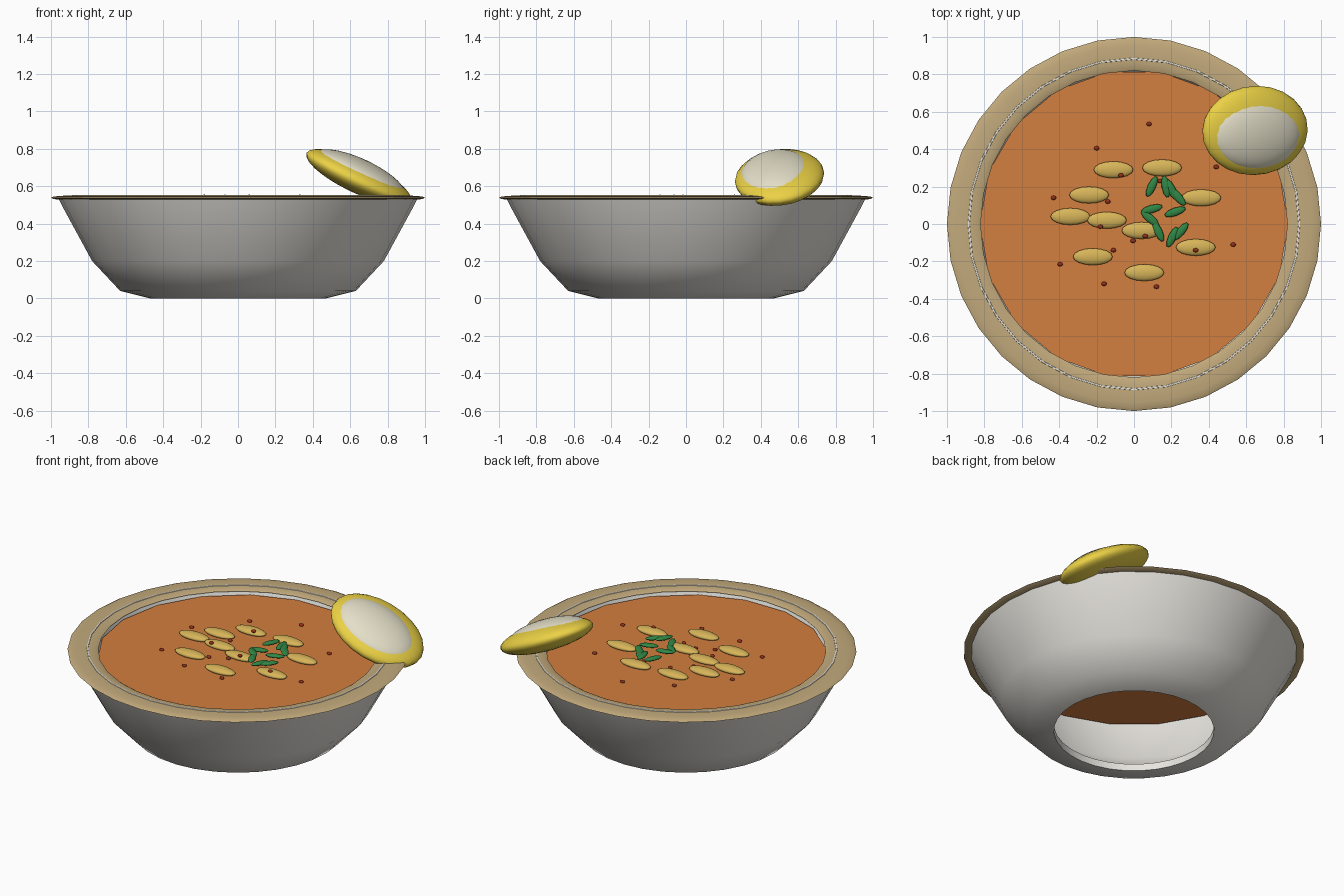
import bpy
import bmesh
from math import radians, cos, sin, pi

default_cube = bpy.data.objects.get("Cube")
if default_cube:
    bpy.data.objects.remove(default_cube, do_unlink=True)


def make_material(name, red, green, blue):
    material = bpy.data.materials.new(name)
    material.use_nodes = True
    color = (red, green, blue, 1)
    material.diffuse_color = color
    shader = material.node_tree.nodes["Principled BSDF"]
    shader.inputs["Base Color"].default_value = color
    shader.inputs["Roughness"].default_value = 0.5
    return material


ceramic = make_material("ceramic", 0.8, 0.78, 0.73)
glaze = make_material("tan_glaze", 0.54, 0.4, 0.2)
broth = make_material("broth", 0.65, 0.21, 0.05)
bean_skin = make_material("bean_skin", 0.68, 0.46, 0.1)
herb = make_material("herb", 0.03, 0.24, 0.06)
spice = make_material("spice", 0.3, 0.03, 0.01)
peel = make_material("lemon_peel", 0.83, 0.64, 0.06)
pith = make_material("lemon_pith", 0.78, 0.74, 0.58)


def finish(obj, name, material, angle=40):
    obj.name = name
    obj.data.name = name
    obj.data.materials.append(material)
    bpy.ops.object.select_all(action="DESELECT")
    obj.select_set(True)
    bpy.context.view_layer.objects.active = obj
    bpy.ops.object.shade_smooth_by_angle(angle=radians(angle))
    return obj


def lathe(name, profile, segments, material):
    """Turn a closed (radius, height) profile around the z axis."""
    bm = bmesh.new()
    verts = [bm.verts.new((radius, 0, height)) for radius, height in profile]
    edges = [bm.edges.new((a, b)) for a, b in zip(verts, verts[1:] + verts[:1])]
    bmesh.ops.spin(bm, geom=verts + edges, cent=(0, 0, 0), axis=(0, 0, 1),
                   angle=2 * pi, steps=segments)
    bmesh.ops.remove_doubles(bm, verts=bm.verts, dist=0.0005)
    bmesh.ops.recalc_face_normals(bm, faces=bm.faces)
    mesh = bpy.data.meshes.new(name)
    bm.to_mesh(mesh)
    bm.free()
    obj = bpy.data.objects.new(name, mesh)
    bpy.context.collection.objects.link(obj)
    return finish(obj, name, material)


def ellipsoid(name, center, radii, material, rotation=(0, 0, 0), sides=16, rings=8):
    bpy.ops.mesh.primitive_uv_sphere_add(segments=sides, ring_count=rings,
                                         location=center, rotation=rotation)
    obj = bpy.context.object
    obj.scale = radii
    return finish(obj, name, material, angle=60)


# Bowl wall with an open foot
bowl_profile = [
    (0.47, 0), (0.63, 0.04), (0.78, 0.2), (0.935, 0.485), (0.957, 0.53),
    (0.94, 0.54), (0.89, 0.545), (0.888, 0.552), (0.88, 0.552), (0.878, 0.545),
    (0.84, 0.535), (0.825, 0.49), (0.72, 0.23), (0.6, 0.09), (0.47, 0.045),
]
lathe("bowl", bowl_profile, 32, ceramic)

# Flat glazed rim
rim_profile = [(0.91 + 0.09 * cos(i * pi / 6), 0.538 + 0.012 * sin(i * pi / 6))
               for i in range(12)]
lathe("rim", rim_profile, 32, glaze)

# Soup surface
SOUP_Z = 0.515
bpy.ops.mesh.primitive_circle_add(vertices=18, radius=0.825, fill_type="NGON",
                                  location=(0, 0, SOUP_Z), rotation=(0, 0, pi / 2))
finish(bpy.context.object, "soup", broth)

# Beans, all lying along x
beans = [
    (-0.11, 0.29), (0.15, 0.3), (-0.24, 0.155), (0.36, 0.14), (-0.34, 0.04),
    (-0.145, 0.02), (0.04, -0.035), (0.33, -0.125), (-0.22, -0.175), (0.055, -0.26),
]
for x, y in beans:
    ellipsoid("bean", (x, y, SOUP_Z + 0.01), (0.106, 0.045, 0.022), bean_skin)

# Herb leaves, each with its heading in degrees
leaves = [
    (0.095, 0.2, 65), (0.17, 0.2, 100), (0.2, 0.185, 115), (0.235, 0.145, 130),
    (0.095, 0.08, 15), (0.22, 0.065, 20), (0.13, -0.04, 115), (0.085, 0.03, 140),
    (0.205, -0.07, 65), (0.25, -0.04, 50),
]
for x, y, heading in leaves:
    ellipsoid("herb_leaf", (x, y, SOUP_Z + 0.022), (0.06, 0.022, 0.012), herb,
              rotation=(0, 0, radians(heading)), sides=10, rings=6)

# Spice flecks
flecks = [
    (0.08, 0.535), (-0.2, 0.405), (-0.07, 0.26), (0.44, 0.305), (-0.43, 0.14),
    (-0.14, 0.12), (0.14, 0.23), (0.53, -0.11), (0.33, -0.14), (-0.18, -0.015),
    (-0.005, -0.09), (0.06, -0.065), (-0.11, -0.14), (-0.395, -0.215),
    (-0.16, -0.32), (0.12, -0.335),
]
for x, y in flecks:
    on_bean = any(((x - bx) / 0.106) ** 2 + ((y - by) / 0.045) ** 2 < 1
                  for bx, by in beans)
    ellipsoid("spice_fleck", (x, y, SOUP_Z + (0.03 if on_bean else 0.004)),
              (0.015, 0.012, 0.01), spice, sides=8, rings=6)

# Lemon slice resting on the rim, with its pale cut face
tilt = (radians(6), radians(25), 0)
ellipsoid("lemon_peel", (0.647, 0.5, 0.647), (0.31, 0.24, 0.083), peel, tilt, 24, 14)
ellipsoid("lemon_flesh", (0.652, 0.482, 0.663), (0.265, 0.195, 0.081), pith, tilt, 24, 14)
